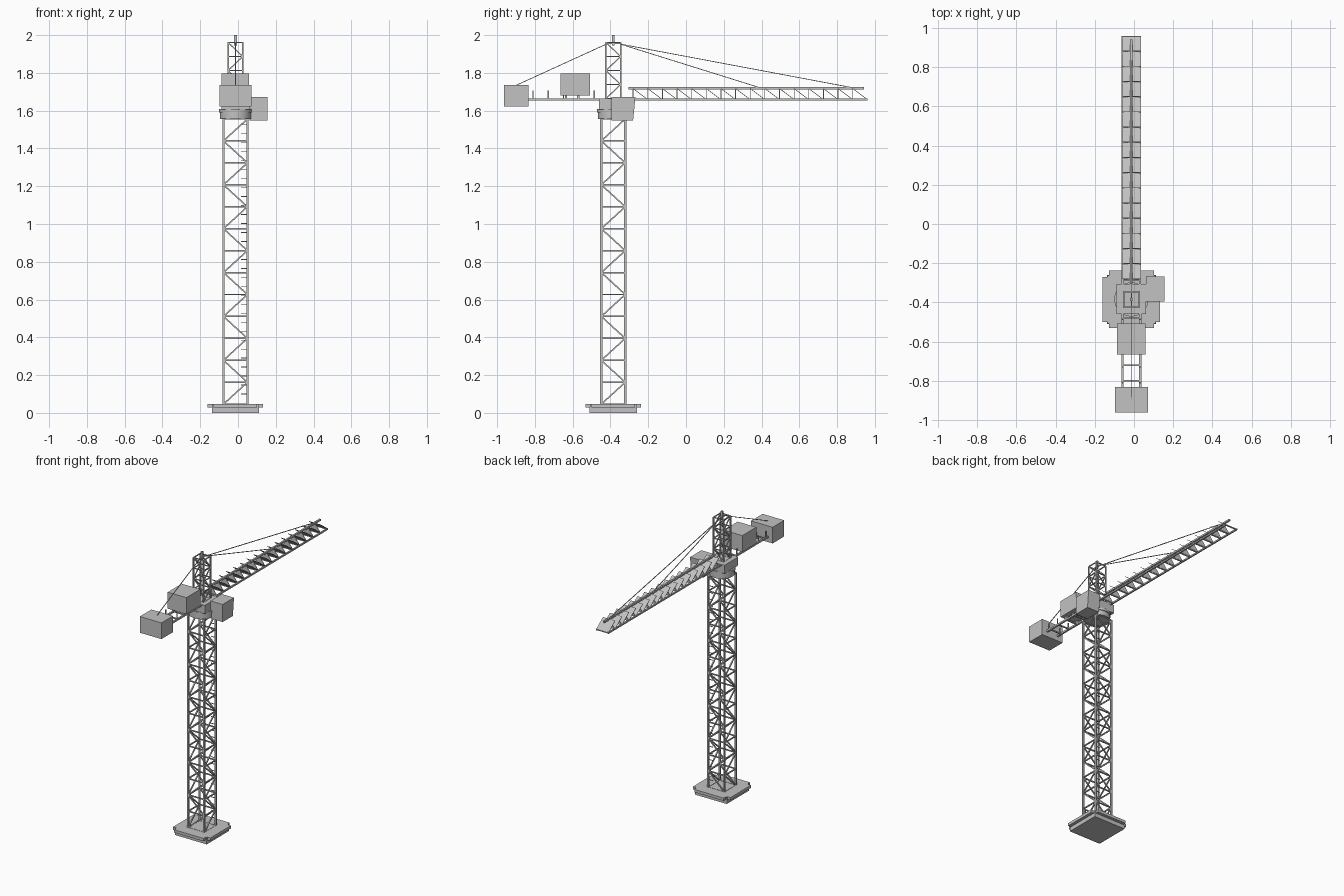
import bpy, bmesh
from mathutils import Vector, Matrix

if "Cube" in bpy.data.objects:
    bpy.data.objects.remove(bpy.data.objects["Cube"])

CX, CY = -0.0135, -0.385          # mast axis
SHADE = (0.54, 0.54, 0.54, 1)
grey = bpy.data.materials.new("steel_grey")
grey.use_nodes = True
grey.diffuse_color = SHADE
for node in grey.node_tree.nodes:
    if node.type == 'BSDF_PRINCIPLED':
        node.inputs["Base Color"].default_value = SHADE


def finish(name, bm):
    bmesh.ops.recalc_face_normals(bm, faces=bm.faces)
    mesh = bpy.data.meshes.new(name)
    bm.to_mesh(mesh)
    bm.free()
    mesh.materials.append(grey)
    obj = bpy.data.objects.new(name, mesh)
    bpy.context.collection.objects.link(obj)
    return obj


def add_box(bm, lo, hi):
    lo, hi = Vector(lo), Vector(hi)
    m = Matrix.Translation((lo + hi) / 2) @ Matrix.Diagonal((*(hi - lo), 1))
    return bmesh.ops.create_cube(bm, size=1, matrix=m)["verts"]


def box(name, lo, hi):
    bm = bmesh.new()
    add_box(bm, lo, hi)
    return finish(name, bm)


def strut(bm, a, b, w):
    a, b = Vector(a), Vector(b)
    d = b - a
    m = (Matrix.Translation((a + b) / 2) @ d.to_track_quat('Z', 'Y').to_matrix().to_4x4()
         @ Matrix.Diagonal((w, w, d.length, 1)))
    bmesh.ops.create_cube(bm, size=1, matrix=m)


def extrude_outline(bm, points, offset):
    """Prism from a flat outline pushed along offset."""
    face = bm.faces.new([bm.verts.new(p) for p in points])
    geom = bmesh.ops.extrude_face_region(bm, geom=[face])["geom"]
    bmesh.ops.translate(bm, vec=offset, verts=[g for g in geom if isinstance(g, bmesh.types.BMVert)])


def lattice(name, half, z0, z1, bays, leg, brace):
    """Square lattice column with zigzag bracing on all four sides."""
    bm = bmesh.new()
    step = (z1 - z0) / bays
    x0, x1, y0, y1 = CX - half, CX + half, CY - half, CY + half
    for x in (x0, x1):
        for y in (y0, y1):
            strut(bm, (x, y, z0), (x, y, z1), leg)
    sides = [((x0, y), (x1, y)) for y in (y0, y1)] + [((x, y0), (x, y1)) for x in (x0, x1)]
    for i in range(bays + 1):
        z = z0 + i * step
        for p, q in sides:
            strut(bm, (*p, z), (*q, z), brace)
            if i < bays:
                a, b = (p, q) if i % 2 == 0 else (q, p)
                strut(bm, (*a, z), (*b, z + step), brace)
    return finish(name, bm)


# Stepped foundation with notched corners
box("foundation_slab", (CX - .125, CY - .125, 0), (CX + .125, CY + .125, .03))
L, S = .147, .115
quarter = [(L, -S), (L, S), (S + .008, S), (S + .008, S + .008), (S, S + .008)]
outline = []
for k in range(4):
    for x, y in quarter:
        for _ in range(k):
            x, y = -y, x
        outline.append((CX + x, CY + y, .028))
bm = bmesh.new()
extrude_outline(bm, outline, (0, 0, .02))
finish("foundation_cap", bm)

# Mast and tower head
lattice("mast", .0635, .046, 1.556, 13, .011, .0075)
lattice("tower_head", .039, 1.664, 1.961, 4, .008, .006)
box("peak_post", (CX - .007, CY - .007, 1.945), (CX + .007, CY + .007, 2.0))
box("peak_beam", (CX - .003, CY - .039, 1.953), (CX + .003, CY + .039, 1.961))

# Ladder rungs fixed to one mast leg
bm = bmesh.new()
for i in range(31):
    z = .1 + i * .0475
    strut(bm, (.016, CY + .06, z), (.048, CY + .06, z), .004)
finish("ladder_rungs", bm)

# Turntable and slewing platform
bm = bmesh.new()
for r, z, h in ((.082, 1.575, .038), (.087, 1.599, .018)):
    bmesh.ops.create_cone(bm, cap_ends=True, segments=32, radius1=r, radius2=r, depth=h,
                          matrix=Matrix.Translation((CX, CY, z)))
ring = finish("turntable", bm)
bpy.context.view_layer.objects.active = ring
ring.select_set(True)
bpy.ops.object.shade_smooth_by_angle()
ring.select_set(False)
box("slewing_platform", (CX - .075, CY - .075, 1.605), (CX + .075, CY + .08, 1.665))

# Operator cab with a slanted front
bm = bmesh.new()
for v in add_box(bm, (.06, -.395, 1.547), (.156, -.268, 1.672)):
    if v.co.z < 1.6 and v.co.y > -.3:
        v.co.y -= .012
finish("cab", bm)

# Jib chords and cross bars
HALF, BAY, BOT, TOP, TIP = .045, .0775, 1.659, 1.717, .96
bm = bmesh.new()
for s in (-1, 1):
    strut(bm, (CX + s * HALF, -.31, BOT), (CX + s * HALF, TIP, BOT), .01)
strut(bm, (CX, -.305, TOP + .002), (CX, .942, TOP + .002), .012)
for i in range(17):
    y = TIP - .004 - i * BAY
    strut(bm, (CX - HALF, y, BOT), (CX + HALF, y, BOT), .007)
finish("jib_frame", bm)

# Jib web: a slanted plate and an upright triangular rib in each bay
plates, ribs = bmesh.new(), bmesh.new()
for i in range(16):
    y = TIP - i * BAY
    verts = add_box(plates, (CX - HALF - .003, y - BAY, -.002), (CX + HALF + .003, y, .002))
    for v in verts:
        v.co.z += BOT + (TOP - BOT) * (y - v.co.y) / BAY
    y -= BAY + .002
    extrude_outline(ribs, [(CX - HALF, y, BOT), (CX + HALF, y, BOT), (CX, y, TOP)], (0, .004, 0))
finish("jib_web_plates", plates)
finish("jib_ribs", ribs)

# Counter jib with railing posts
bm = bmesh.new()
for s in (-1, 1):
    x = CX + s * HALF
    strut(bm, (x, -.85, BOT), (x, -.45, BOT), .012)
    for i in range(5):
        y = -.81 + i * .081
        strut(bm, (x, y, BOT), (x, y, 1.707), .006)
for i in range(5):
    y = -.8 + i * .08
    strut(bm, (CX - HALF, y, BOT), (CX + HALF, y, BOT), .008)
finish("counter_jib", bm)
box("counterweight", (CX - .084, -.963, 1.621), (CX + .086, -.833, 1.736))
box("winch_house", (CX - .073, -.665, 1.681), (CX + .073, -.508, 1.798))
bm = bmesh.new()
for s in (-1, 1):
    for y in (-.635, -.57):
        add_box(bm, (CX + s * HALF - .006, y - .006, BOT), (CX + s * HALF + .006, y + .006, 1.69))
finish("winch_feet", bm)

# Tie cables
bm = bmesh.new()
for a, b in (((-.35, 1.953), (.39, 1.722)), ((-.35, 1.953), (.88, 1.722)), ((-.42, 1.953), (-.9, 1.734))):
    strut(bm, (CX, *a), (CX, *b), .004)
finish("tie_cables", bm)
